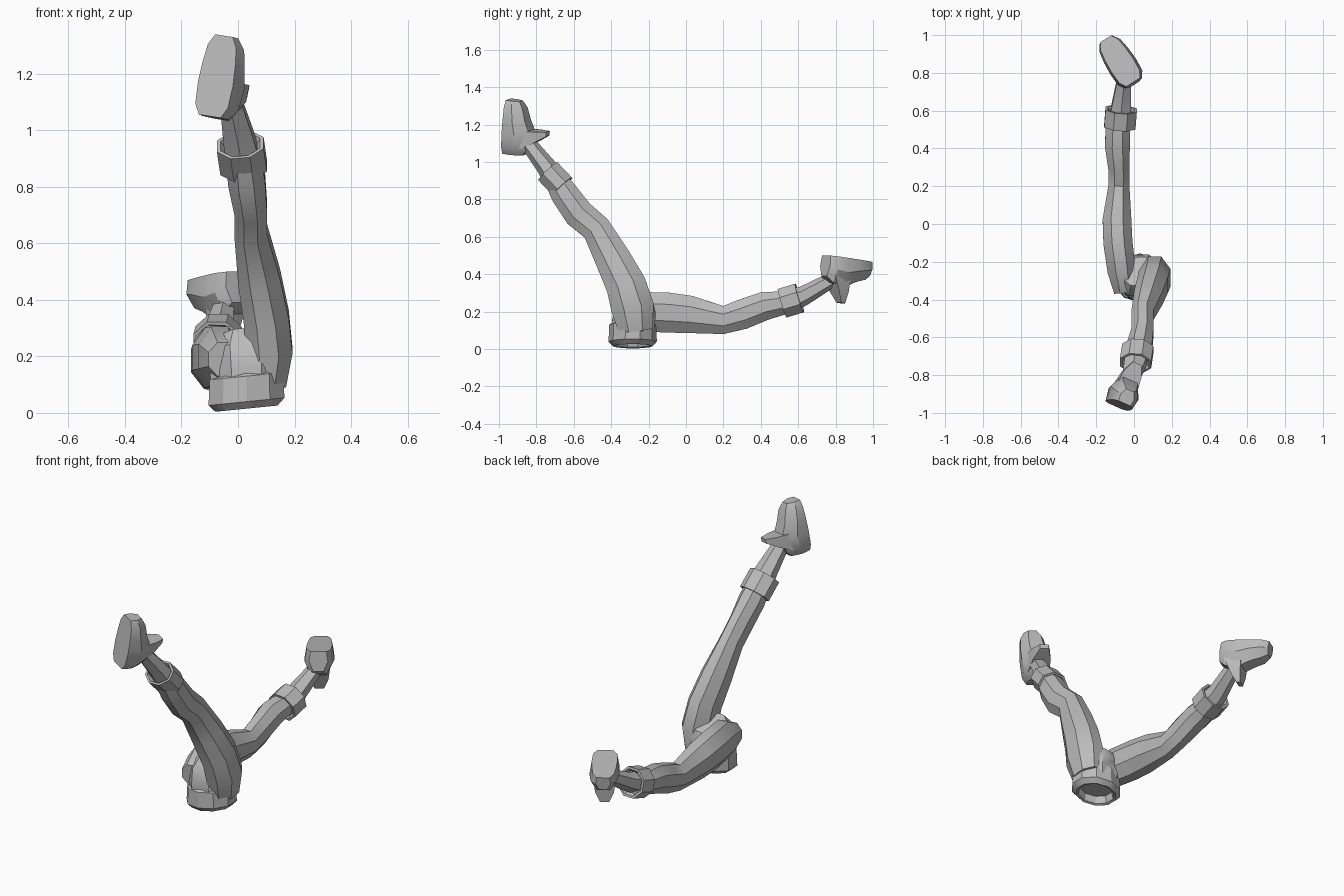
import bpy, bmesh, math
from mathutils import Vector

default_cube = bpy.data.objects.get("Cube")
if default_cube:
    bpy.data.objects.remove(default_cube, do_unlink=True)

grey = bpy.data.materials.new("plain_grey")
grey.use_nodes = True
grey.diffuse_color = (0.5, 0.5, 0.5, 1)
grey.node_tree.nodes["Principled BSDF"].inputs["Base Color"].default_value = grey.diffuse_color


def skin(name, rings, sharp_angle=35):
    """Join equal rings of points into one closed, capped mesh."""
    bm = bmesh.new()
    loops = [[bm.verts.new(point) for point in ring] for ring in rings]
    count = len(loops[0])
    for lower, upper in zip(loops, loops[1:]):
        for i in range(count):
            j = (i + 1) % count
            bm.faces.new((lower[i], lower[j], upper[j], upper[i]))
    bm.faces.new(loops[0][::-1])
    bm.faces.new(loops[-1])
    bmesh.ops.recalc_face_normals(bm, faces=bm.faces)
    mesh = bpy.data.meshes.new(name)
    bm.to_mesh(mesh)
    bm.free()
    mesh.materials.append(grey)
    part = bpy.data.objects.new(name, mesh)
    bpy.context.collection.objects.link(part)
    bpy.ops.object.select_all(action="DESELECT")
    part.select_set(True)
    bpy.context.view_layer.objects.active = part
    bpy.ops.object.shade_smooth_by_angle(angle=math.radians(sharp_angle))
    return part


def ring_at(centre, axis, half_width, half_depth, sides):
    """Polygon across an axis, with its width kept close to world x."""
    axis = axis.normalized()
    side = Vector((1, 0, 0))
    side = (side - axis * side.dot(axis)).normalized()
    depth = axis.cross(side)
    grow = 1 / math.cos(math.pi / sides)
    points = []
    for k in range(sides):
        angle = math.tau * (k + 0.5) / sides
        points.append(centre + side * (math.cos(angle) * half_width * grow)
                      + depth * (math.sin(angle) * half_depth * grow))
    return points


def limb(name, stations, sides=8):
    """Loft through (x, y, z, half width, half depth) stations."""
    centres = [Vector(station[:3]) for station in stations]
    last = len(centres) - 1
    rings = []
    for i, station in enumerate(stations):
        axis = centres[min(i + 1, last)] - centres[max(i - 1, 0)]
        rings.append(ring_at(centres[i], axis, station[3], station[4], sides))
    return skin(name, rings)


def cuff(name, start, end, half_width, half_depth):
    """Boot cuff with a raised rim and a recess at each end."""
    start, end = Vector(start), Vector(end)
    profile = [(0.15, 0.75), (0, 0.85), (0, 1), (1, 1), (1, 0.85), (0.8, 0.7)]
    skin(name, [ring_at(start.lerp(end, t), end - start, half_width * s, half_depth * s, 8)
                for t, s in profile], 30)


def boot(side_name, heel, toe, up):
    """Flat-soled foot with a pointed flap over the instep."""
    heel, toe, up = Vector(heel), Vector(toe), Vector(up)
    along = (toe - heel).normalized()
    up = (up - along * up.dot(along)).normalized()
    side = along.cross(up)
    length = (toe - heel).length
    # along the foot, half width, height above the sole
    stations = [(0, 0.05, 0.11), (0.13, 0.075, 0.14), (0.4, 0.08, 0.155),
                (0.65, 0.075, 0.12), (0.87, 0.065, 0.1), (1, 0.04, 0.075)]
    outline = [(-0.85, 0), (0.85, 0), (1, 0.5), (0.55, 1), (-0.55, 1), (-1, 0.5)]
    skin(side_name + "_boot",
         [[heel + along * t * length + side * u * w + up * v * h for u, v in outline]
          for t, w, h in stations], 30)
    flap = [(0.3, 0.1, 0.06, 0.05), (0.38, 0.18, 0.05, 0.03), (0.45, 0.24, 0.025, 0.012)]
    skin(side_name + "_boot_flap",
         [[heel + along * (t * length + a * thick) + up * h + side * b * w
           for a, b in [(-1, -1), (1, -1), (1, 1), (-1, 1)]] for t, h, w, thick in flap], 20)


# Pelvis
limb("pelvis", [(0.03, -0.28, 0.09, 0.125, 0.11), (0.03, -0.28, 0.15, 0.13, 0.115),
                (0.025, -0.27, 0.22, 0.13, 0.11), (0.02, -0.25, 0.27, 0.09, 0.08)])

# Waist belt, open and recessed underneath
belt_profile = [(0.14, 0.85), (0.13, 0.97), (0.04, 1), (0.015, 0.82), (0.02, 0.72), (0.06, 0.66)]
belt = [ring_at(Vector((0.03, -0.285, z)), Vector((-0.1, 0, 1)), 0.135 * s, 0.123 * s, 10)
        for z, s in belt_profile]
skin("waist_belt", belt, 30)

# Left leg, raised to the front
limb("left_leg", [(0.1, -0.27, 0.1, 0.07, 0.09), (0.11, -0.285, 0.22, 0.083, 0.115),
                  (0.1, -0.32, 0.34, 0.08, 0.107), (0.075, -0.39, 0.48, 0.075, 0.095),
                  (0.045, -0.48, 0.645, 0.058, 0.078), (0.045, -0.575, 0.725, 0.058, 0.08),
                  (0.03, -0.65, 0.83, 0.066, 0.074), (0.02, -0.7, 0.91, 0.06, 0.06)])
cuff("left_cuff", (0.02, -0.66, 0.868), (0.008, -0.738, 0.95), 0.083, 0.07)
limb("left_ankle", [(0.015, -0.7, 0.91, 0.06, 0.055), (0.0, -0.755, 0.985, 0.053, 0.045),
                    (-0.03, -0.86, 1.12, 0.036, 0.035)], 6)
boot("left", (-0.1, -0.965, 1.05), (-0.05, -0.95, 1.335), (0.4, 0.9, 0))

# Right leg, stretched to the back
limb("right_leg", [(-0.05, -0.36, 0.19, 0.055, 0.06), (-0.065, -0.25, 0.2, 0.075, 0.105),
                   (-0.085, -0.1, 0.195, 0.077, 0.107), (-0.09, 0.02, 0.185, 0.076, 0.1),
                   (-0.08, 0.2, 0.155, 0.056, 0.075), (-0.08, 0.3, 0.185, 0.056, 0.08),
                   (-0.088, 0.42, 0.23, 0.066, 0.076), (-0.085, 0.54, 0.25, 0.063, 0.06)])
cuff("right_cuff", (-0.075, 0.515, 0.245), (-0.068, 0.607, 0.273), 0.083, 0.08)
limb("right_ankle", [(-0.07, 0.56, 0.26, 0.06, 0.055), (-0.067, 0.63, 0.285, 0.05, 0.045),
                     (-0.05, 0.78, 0.37, 0.036, 0.035)], 6)
boot("right", (-0.005, 0.75, 0.5), (-0.15, 0.98, 0.465), (0, 0, -1))
